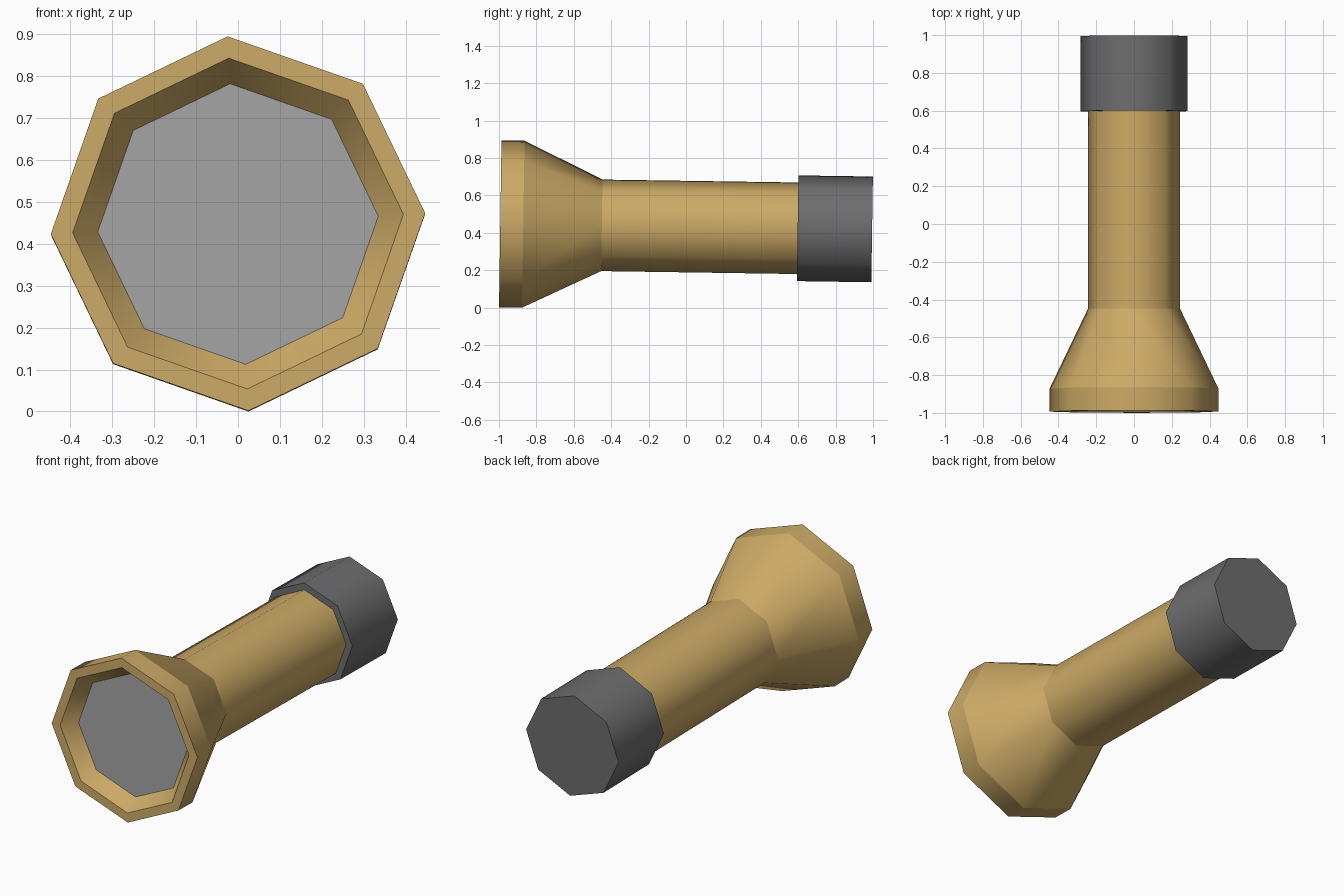
import bpy, bmesh, math

if "Cube" in bpy.data.objects:
    bpy.data.objects.remove(bpy.data.objects["Cube"])

SIDES = 8
PHASE = math.radians(3.2)      # slight roll of the octagon
TILT = 0.015                   # axis drops slightly toward the tail


def material(name, rgb):
    m = bpy.data.materials.new(name)
    m.diffuse_color = (*rgb, 1)
    m.use_nodes = True
    m.node_tree.nodes["Principled BSDF"].inputs["Base Color"].default_value = m.diffuse_color
    return m


gold = material("brass_gold", (0.604, 0.402, 0.133))
dark = material("dark_grey", (0.155, 0.155, 0.160))
grey = material("lens_grey", (0.371, 0.371, 0.371))


def point(r, s, i):
    """Point i of the ring with radius r at distance s along the tilted axis."""
    a = PHASE + i * 2 * math.pi / SIDES
    up = r * math.sin(a)
    return (r * math.cos(a), s + TILT * up, 0.448 - TILT * (s + 0.993) + up)


def lathe(name, profile, mat, start_cap=False, end_cap=False):
    """Octagonal lathe: smooth around, sharp at each ring of the profile."""
    bm = bmesh.new()
    rings = [[bm.verts.new(point(r, s, i)) for i in range(SIDES)]
             for r, s in profile]
    for a, b in zip(rings, rings[1:]):
        for i in range(SIDES):
            j = (i + 1) % SIDES
            bm.faces.new((a[i], b[i], b[j], a[j])).smooth = True
    if start_cap:
        bm.faces.new(rings[0])
    if end_cap:
        bm.faces.new(rings[-1][::-1])
    for ring in rings:
        for i in range(SIDES):
            e = bm.edges.get((ring[i], ring[(i + 1) % SIDES]))
            if e:
                e.smooth = False
    me = bpy.data.meshes.new(name)
    bm.to_mesh(me)
    bm.free()
    me.materials.append(mat)
    ob = bpy.data.objects.new(name, me)
    bpy.context.collection.objects.link(ob)
    return ob


# Body: reflector cup, rim, flared head and handle tube
lathe("body", [(0.335, -0.918), (0.395, -0.993), (0.447, -0.993),
               (0.447, -0.87), (0.245, -0.45), (0.245, 0.60)], gold)

# Lens at the bottom of the cup
lens = lathe("lens", [(0.335, -0.918)], grey, start_cap=True)

# Tail cap with stepped front shoulder
lathe("tail_cap", [(0.245, 0.597), (0.283, 0.597), (0.283, 0.995)],
      dark, end_cap=True)
